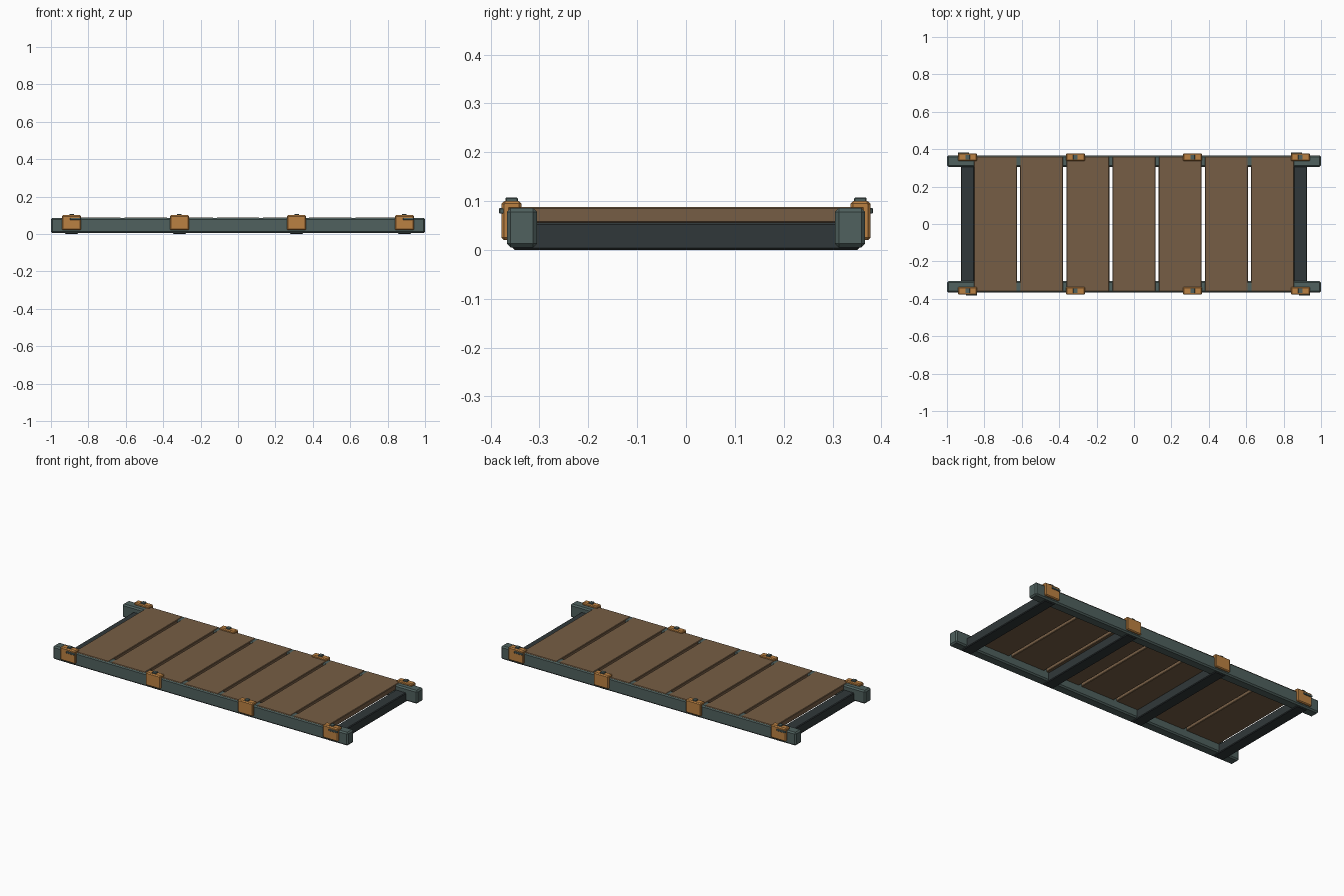
import bpy
import bmesh
from mathutils import Vector

if "Cube" in bpy.data.objects:
    bpy.data.objects.remove(bpy.data.objects["Cube"], do_unlink=True)


def material(name, rgb):
    m = bpy.data.materials.new(name)
    m.use_nodes = True
    colour = (*rgb, 1)
    m.diffuse_color = colour
    m.node_tree.nodes["Principled BSDF"].inputs["Base Color"].default_value = colour
    return m


frame_teal = material("frame teal", (0.08, 0.12, 0.113))
beam_dark = material("dark beam", (0.03, 0.039, 0.041))
wood = material("brown wood", (0.18, 0.11, 0.058))
copper = material("copper orange", (0.5, 0.22, 0.055))


def box(name, low, high, mat, bevel=0.0):
    """Chamfered box between two opposite corners."""
    low, high = Vector(low), Vector(high)
    mesh = bpy.data.meshes.new(name)
    bm = bmesh.new()
    bmesh.ops.create_cube(bm, size=1)
    bmesh.ops.scale(bm, vec=high - low, verts=bm.verts)
    if bevel:
        bmesh.ops.bevel(bm, geom=bm.edges[:], offset=bevel, segments=1,
                        affect='EDGES', profile=0.5)
    bm.to_mesh(mesh)
    bm.free()
    mesh.materials.append(mat)
    obj = bpy.data.objects.new(name, mesh)
    obj.location = (low + high) / 2
    bpy.context.collection.objects.link(obj)
    return obj


def side_box(name, side, x, y, z, mat, bevel=0.0):
    """Box on the front (-1) or back (1) side, with y measured outwards."""
    ys = sorted((side * y[0], side * y[1]))
    return box(name, (x[0], ys[0], z[0]), (x[1], ys[1], z[1]), mat, bevel)


# Deck planks
pitch, half_width = 0.247, 0.115
for i in range(7):
    x = (i - 3) * pitch
    box(f"plank_{i + 1}", (x - half_width, -0.361, 0.055),
        (x + half_width, 0.361, 0.088), wood, 0.003)

# Cross beams under the deck
stations = (-0.89, -0.313, 0.313, 0.89)
for i, x in enumerate(stations):
    box(f"cross_beam_{i + 1}", (x - 0.035, -0.355, 0),
        (x + 0.035, 0.355, 0.056), beam_dark, 0.004)

for side, label in ((-1, "front"), (1, "back")):
    # Long side rail
    side_box(f"{label}_rail", side, (-1, 1), (0.305, 0.367), (0.005, 0.086),
             frame_teal, 0.008)

    for i, x in enumerate(stations):
        # Angle bracket: outer plate, folded top and a bolt
        tag = f"{label}_bracket_{i + 1}"
        span = (x - 0.051, x + 0.051)
        side_box(tag + "_plate", side, span, (0.358, 0.378), (0.02, 0.099),
                 copper, 0.005)
        side_box(tag + "_top", side, span, (0.337, 0.376), (0.082, 0.1),
                 copper, 0.005)
        side_box(tag + "_bolt", side, (x - 0.012, x + 0.012), (0.344, 0.37),
                 (0.098, 0.107), frame_teal, 0.002)

        # Latch bar on the end brackets
        if abs(x) > 0.5:
            start = x - 0.008 if side < 0 else x - 0.05
            side_box(tag + "_latch", side, (start, start + 0.058),
                     (0.37, 0.383), (0.074, 0.086), frame_teal, 0.002)
